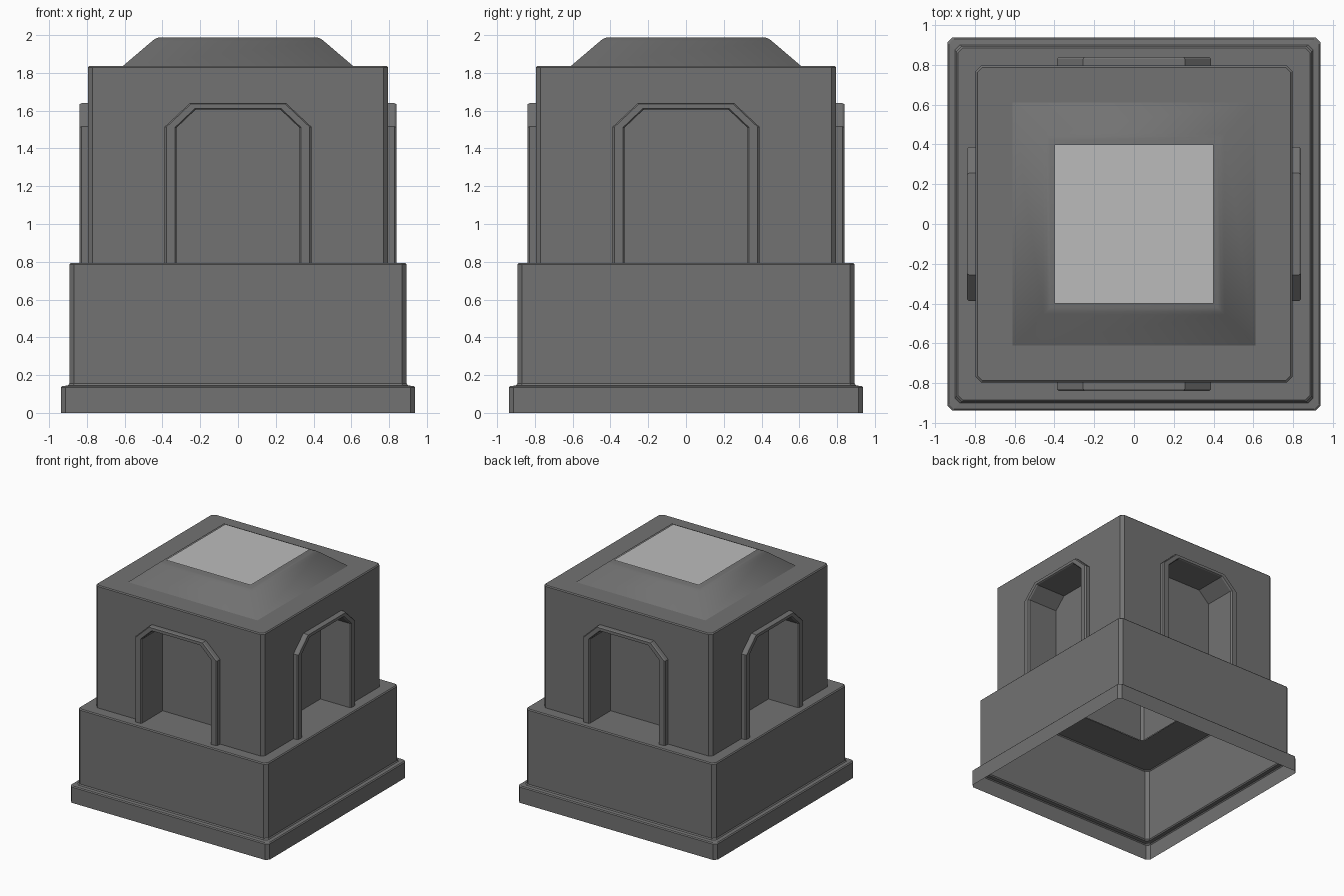
import bpy, bmesh, math
from mathutils import Matrix

if "Cube" in bpy.data.objects:
    bpy.data.objects.remove(bpy.data.objects["Cube"])


def material(name, v):
    m = bpy.data.materials.new(name)
    m.diffuse_color = (v, v, v, 1)
    m.use_nodes = True
    m.node_tree.nodes["Principled BSDF"].inputs["Base Color"].default_value = m.diffuse_color
    return m


DARK = material("dark_stone", 0.17)
LIGHT = material("light_panel", 0.5)


def make_object(name, bm, mat=DARK, recalc=True):
    if recalc:
        bmesh.ops.recalc_face_normals(bm, faces=bm.faces)
    me = bpy.data.meshes.new(name)
    bm.to_mesh(me)
    bm.free()
    me.materials.append(mat)
    ob = bpy.data.objects.new(name, me)
    bpy.context.collection.objects.link(ob)
    return ob


def ring(h, c):
    """Square of half size h with corners cut by c, counter-clockwise."""
    if c == 0:
        return [(h, -h), (h, h), (-h, h), (-h, -h)]
    pts = []
    for k in range(4):
        cs, sn = round(math.cos(k * math.pi / 2)), round(math.sin(k * math.pi / 2))
        for x, y in ((h, -h + c), (h, h - c)):
            pts.append((x * cs - y * sn, x * sn + y * cs))
    return pts


def loft(name, steps, c, cap_bottom=False, cap_top=False):
    """Stack square rings given as (half size, z)."""
    bm = bmesh.new()
    loops = [[bm.verts.new((x, y, z)) for x, y in ring(h, c)] for h, z in steps]
    n = len(loops[0])
    for a, b in zip(loops, loops[1:]):
        for i in range(n):
            j = (i + 1) % n
            bm.faces.new((a[i], a[j], b[j], b[i]))
    if cap_bottom:
        bm.faces.new(loops[0][::-1])
    if cap_top:
        bm.faces.new(loops[-1])
    return make_object(name, bm, recalc=False)


def arch(half, shoulder, top_half, top, bottom):
    right = [(half, bottom), (half, shoulder), (top_half, top)]
    return [(-x, z) for x, z in right] + right[::-1]


INNER = (0.325, 1.51, 0.225, 1.605)
OUTER = (0.388, 1.515, 0.255, 1.64)
WALL, FRAME_Y, NICHE_Y, FLOOR = 0.795, 0.838, 0.55, 0.793

# Plinth and base: one open shell, its top ledge runs in under the niches
loft("base", [(0.938, 0), (0.938, 0.134), (0.93, 0.142), (0.90, 0.145), (0.893, 0.155),
              (0.893, 0.785), (0.885, FLOOR), (0.545, FLOOR)], 0.026)

# Upper body, hollowed by a central shaft and four arched niches
body = loft("upper_body", [(WALL, FLOOR), (WALL, 1.828), (WALL - 0.008, 1.836)], 0.026, True, True)
cutters = [loft("shaft_cutter", [(0.54, 0.5), (0.54, 2.2)], 0.02, True, True)]
for k in range(4):
    bm = bmesh.new()
    prof = arch(*INNER, 0.6)
    front = [bm.verts.new((x, -1, z)) for x, z in prof]
    back = [bm.verts.new((x, -NICHE_Y, z)) for x, z in prof]
    bm.faces.new(front)
    bm.faces.new(back[::-1])
    for i in range(6):
        j = (i + 1) % 6
        bm.faces.new((front[i], back[i], back[j], front[j]))
    bm.transform(Matrix.Rotation(k * math.pi / 2, 4, 'Z'))
    cutters.append(make_object("niche_cutter", bm))
for cutter in cutters:
    mod = body.modifiers.new("cut", 'BOOLEAN')
    mod.operation, mod.solver, mod.object = 'DIFFERENCE', 'EXACT', cutter
    cutter.hide_render = True
baked = bpy.data.meshes.new_from_object(body.evaluated_get(bpy.context.evaluated_depsgraph_get()))
body.modifiers.clear()
body.data = baked
for cutter in cutters:
    bpy.data.objects.remove(cutter)

# Open the underside of the body where it rests on the ledge
bm = bmesh.new()
bm.from_mesh(baked)
under = [f for f in bm.faces if all(v.co.z < FLOOR + 0.001 for v in f.verts)]
bmesh.ops.delete(bm, geom=under, context='FACES')
bm.to_mesh(baked)
bm.free()

# Raised arch frames on all four sides
for k, side in enumerate(("front", "right", "back", "left")):
    bm = bmesh.new()
    sections = []
    for (xo, zo), (xi, zi) in zip(arch(*OUTER, FLOOR), arch(*INNER, FLOOR)):
        sections.append([bm.verts.new(p) for p in (
            (xo, -WALL, zo), (xo, -FRAME_Y + 0.01, zo),
            (xo + (xi - xo) * 0.15, -FRAME_Y, zo + (zi - zo) * 0.15),
            (xi + (xo - xi) * 0.15, -FRAME_Y, zi + (zo - zi) * 0.15),
            (xi, -FRAME_Y + 0.01, zi), (xi, -WALL, zi))])
    for a, b in zip(sections, sections[1:]):
        for i in range(5):
            bm.faces.new((a[i], b[i], b[i + 1], a[i + 1]))
    bm.transform(Matrix.Rotation(k * math.pi / 2, 4, 'Z'))
    make_object(side + "_arch_frame", bm)

# Sloped roof with softened upper edge
roof = loft("roof", [(0.61, 1.836), (0.455, 1.968), (0.44, 1.98), (0.42, 1.987)], 0, cap_top=True)
bpy.context.view_layer.objects.active = roof
roof.select_set(True)
bpy.ops.object.shade_smooth_by_angle(angle=math.radians(60))

# Light panel on top
bm = bmesh.new()
bm.faces.new([bm.verts.new((x, y, 2.0)) for x, y in ring(0.4, 0)])
make_object("top_panel", bm, LIGHT, recalc=False)
